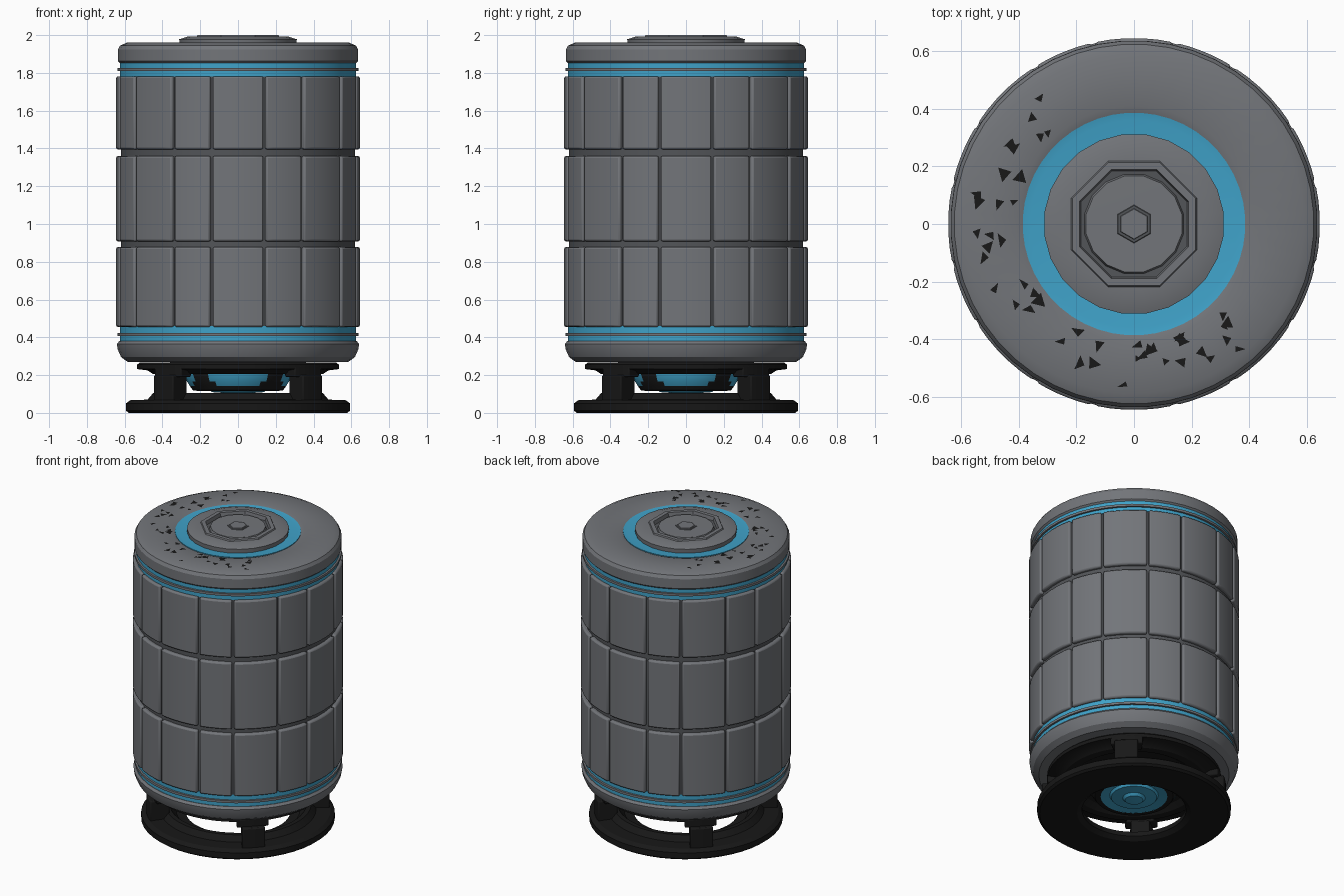
import bpy, bmesh, random
from math import sin, cos, pi, radians, degrees, atan2, hypot

if "Cube" in bpy.data.objects:
    bpy.data.objects.remove(bpy.data.objects["Cube"], do_unlink=True)


def material(name, rgb):
    m = bpy.data.materials.new(name)
    m.use_nodes = True
    m.diffuse_color = (*rgb, 1)
    m.node_tree.nodes["Principled BSDF"].inputs["Base Color"].default_value = (*rgb, 1)
    return m


GREY = material("steel grey", (0.17, 0.178, 0.193))
DARK = material("seam grey", (0.085, 0.09, 0.098))
BLACK = material("base black", (0.009, 0.009, 0.009))
BLUE = material("glow blue", (0.05, 0.36, 0.58))


def finish(bm, name, *mats, bevel=0):
    bmesh.ops.remove_doubles(bm, verts=bm.verts, dist=1e-5)
    bmesh.ops.recalc_face_normals(bm, faces=bm.faces)
    me = bpy.data.meshes.new(name)
    bm.to_mesh(me)
    bm.free()
    ob = bpy.data.objects.new(name, me)
    bpy.context.collection.objects.link(ob)
    for m in mats:
        me.materials.append(m)
    if bevel:
        mod = ob.modifiers.new("Bevel", "BEVEL")
        mod.width, mod.segments = bevel, 2
        mod.limit_method = "ANGLE"
    bpy.ops.object.select_all(action="DESELECT")
    ob.select_set(True)
    bpy.context.view_layer.objects.active = ob
    bpy.ops.object.shade_smooth_by_angle(angle=radians(30))
    return ob


def lathe(name, profile, *mats, sides=48, closed=False, rule=None):
    """Turn an (r, z) profile around z; rule picks the slot from a face centre."""
    bm = bmesh.new()
    rings = []
    for r, z in profile:
        angles = [2 * pi * (i + 0.5) / sides for i in range(sides)]
        rings.append([bm.verts.new((r * cos(a), r * sin(a), z)) for a in angles])
    pairs = list(zip(rings, rings[1:]))
    if closed:
        pairs.append((rings[-1], rings[0]))
    for a, b in pairs:
        for i in range(sides):
            j = (i + 1) % sides
            bm.faces.new((a[i], a[j], b[j], b[i]))
    if rule:
        for f in bm.faces:
            f.material_index = rule(f.calc_center_median())
    return finish(bm, name, *mats)


def arc_block(bm, a0, a1, r0, r1, z0, z1, steps=5):
    """Curved block between two angles."""
    rows = []
    for i in range(steps + 1):
        a = a0 + (a1 - a0) * i / steps
        corners = ((r0, z0), (r1, z0), (r1, z1), (r0, z1))
        rows.append([bm.verts.new((r * cos(a), r * sin(a), z)) for r, z in corners])
    for p, q in zip(rows, rows[1:]):
        for k in range(4):
            n = (k + 1) % 4
            bm.faces.new((p[k], p[n], q[n], q[k]))
    bm.faces.new(rows[0])
    bm.faces.new(rows[-1][::-1])


# Inner body and the glowing bands at its ends
lathe("body_core", [(0, 0.45), (0.622, 0.45), (0.622, 1.79), (0, 1.79)], DARK)
for label, z0, z1, hoop in (("lower", 0.36, 0.46, 0.415), ("upper", 1.78, 1.87, 1.818)):
    lathe(label + "_glow_band", [(0.57, z0), (0.627, z0), (0.627, z1), (0.57, z1)],
          BLUE, closed=True)
    lathe(label + "_hoop", [(0.6, hoop - 0.012), (0.638, hoop - 0.008),
                            (0.638, hoop + 0.008), (0.6, hoop + 0.012)],
          GREY, closed=True)

# Armour tiles: wide and narrow ones alternate around each row
for row, (z0, z1) in enumerate(((0.455, 0.878), (0.908, 1.36), (1.395, 1.782))):
    bm = bmesh.new()
    for i in range(16):
        mid = radians(22.5 * i)
        half = radians(12.75 if i % 2 == 0 else 9.75) - 0.011
        arc_block(bm, mid - half, mid + half, 0.6, 0.646, z0, z1)
    finish(bm, f"armour_tiles_{row + 1}", GREY, bevel=0.01)

# End caps
lathe("top_cap", [(0.3, 1.93), (0.3, 1.85), (0.625, 1.85), (0.637, 1.862), (0.637, 1.925),
                  (0.625, 1.945), (0.59, 1.96), (0.41, 1.96), (0.385, 1.952), (0.375, 1.93)],
      GREY, closed=True)
lathe("bottom_cap", [(0, 0.38), (0.63, 0.38), (0.643, 0.365), (0.638, 0.335),
                     (0.62, 0.295), (0.585, 0.27), (0, 0.265)], GREY)

# Dark chips worn into one side of the top
random.seed(4)
bm = bmesh.new()
for i in range(48):
    a, r = radians(random.uniform(125, 315)), random.uniform(0.41, 0.57)
    turn = random.uniform(0, 2 * pi)
    tri = []
    for k in range(3):
        t, s = turn + k * 2.1, random.uniform(0.01, 0.032)
        tri.append((r * cos(a) + s * cos(t), r * sin(a) + s * sin(t)))
    if all(hypot(*p) < 0.585 for p in tri):
        bm.faces.new([bm.verts.new((x, y, 1.962)) for x, y in tri])
finish(bm, "top_chips", BLACK)

# Top button: glowing groove, stepped disc, faceted collar, bolt
lathe("top_glow_ring", [(0.28, 1.93), (0.28, 1.945), (0.32, 1.952), (0.36, 1.952),
                        (0.387, 1.957), (0.387, 1.93)], BLUE, closed=True)
lathe("top_disc", [(0, 1.93), (0.31, 1.93), (0.314, 1.978), (0.27, 1.992),
                   (0.21, 1.992), (0.2, 1.97), (0, 1.97)], GREY, sides=24)
lathe("top_collar", [(0.2, 1.975), (0.245, 1.975), (0.232, 2.0), (0.205, 2.0)],
      GREY, sides=8, closed=True)
lathe("collar_groove", [(0.17, 1.972), (0.21, 1.974)], DARK, sides=24)
lathe("top_button", [(0.178, 1.965), (0.17, 1.99), (0, 1.992)], GREY, sides=16)
lathe("bolt_seam", [(0.068, 1.99), (0.064, 1.994), (0, 1.994)], DARK, sides=6)
lathe("bolt", [(0.056, 1.99), (0.052, 1.998), (0, 1.998)], GREY, sides=6)

# Black stand: upper ring, base ring and four diagonal posts
lathe("stand_upper_ring", [(0, 0.268), (0.52, 0.268), (0.535, 0.255), (0.535, 0.232),
                           (0.48, 0.225), (0.45, 0.205), (0.4, 0.205), (0.36, 0.23),
                           (0, 0.23)], BLACK)
lathe("stand_base_ring", [(0.32, 0.02), (0.35, 0), (0.58, 0), (0.595, 0.012), (0.595, 0.05),
                          (0.57, 0.068), (0.48, 0.07), (0.45, 0.105), (0.42, 0.105),
                          (0.38, 0.06), (0.32, 0.05)], BLACK, closed=True)
bm = bmesh.new()
for i in range(4):
    mid = radians(45 + 90 * i)
    arc_block(bm, mid - 0.13, mid + 0.13, 0.44, 0.565, 0.05, 0.2)
    arc_block(bm, mid - 0.19, mid + 0.19, 0.44, 0.535, 0.19, 0.25)
finish(bm, "stand_posts", BLACK, bevel=0.008)


# Emitter hub with four glowing ports and a glowing lens beneath
def port_slot(c):
    angle = (degrees(atan2(c.y, c.x)) + 45) % 90 - 45
    reach = 34 if c.z > 0.165 else 24
    return 1 if 0.14 < c.z < 0.212 and abs(angle) < reach else 0


lathe("emitter_hub", [(0.29, 0.24), (0.29, 0.212), (0.27, 0.165), (0.255, 0.142),
                      (0.24, 0.12), (0.205, 0.115)], BLACK, BLUE, rule=port_slot)
lathe("emitter_lens", [(0.21, 0.118), (0.15, 0.125), (0.14, 0.11), (0.07, 0.105),
                       (0.055, 0.09), (0, 0.085)], BLUE, sides=24)
